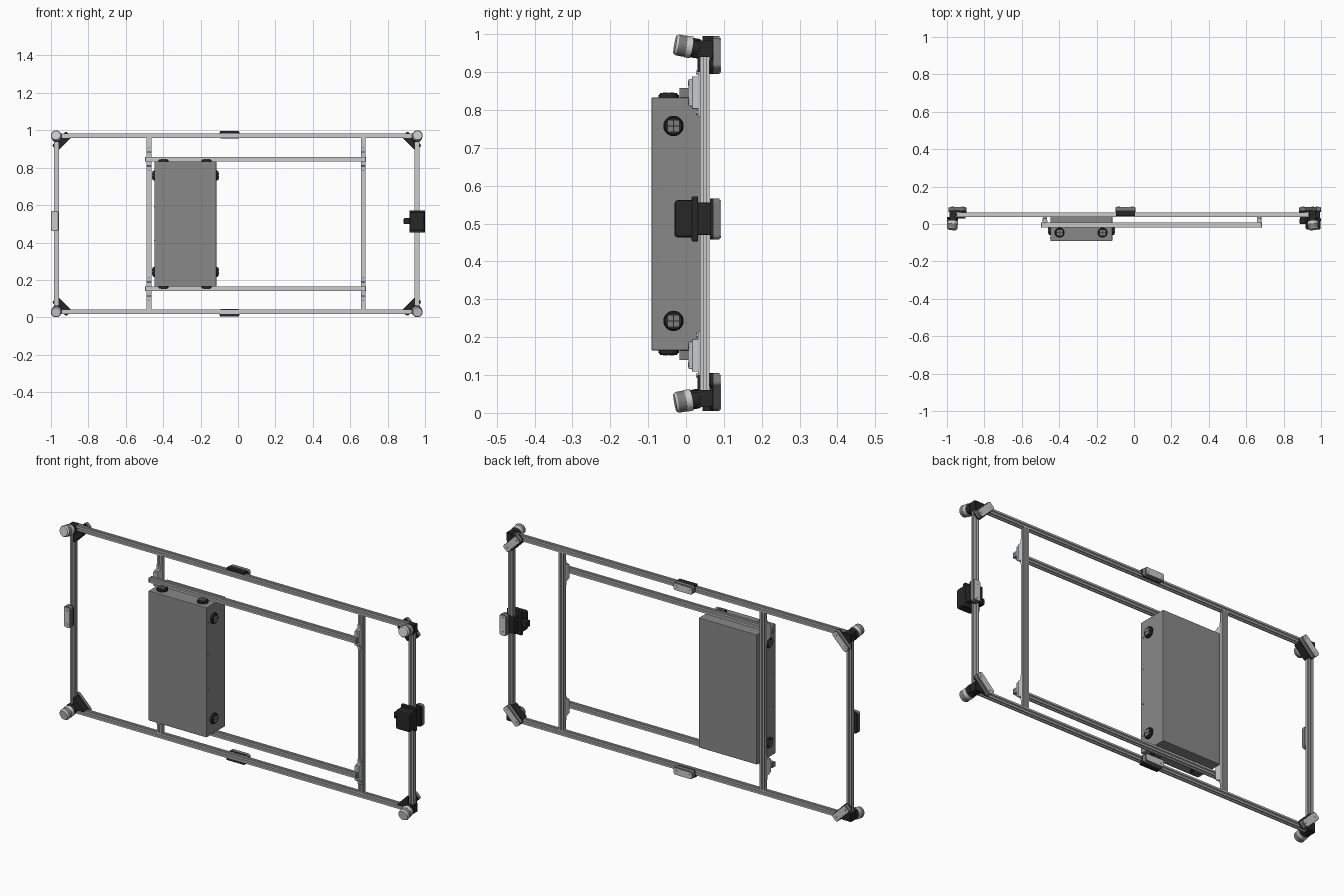
import bpy, bmesh, math
from mathutils import Vector, Matrix

if "Cube" in bpy.data.objects:
    bpy.data.objects.remove(bpy.data.objects["Cube"])


def mat(name, c):
    m = bpy.data.materials.new(name)
    m.diffuse_color = (*c, 1)
    m.use_nodes = True
    m.node_tree.nodes["Principled BSDF"].inputs["Base Color"].default_value = m.diffuse_color
    return m


BLACK = mat("black_plastic", (0.02, 0.02, 0.02))
DARK = mat("dark_grey", (0.2, 0.2, 0.2))
CASE = mat("case_grey", (0.25, 0.25, 0.25))
STEEL = mat("blue_steel", (0.5, 0.56, 0.64))


def finish(name, bm, m=None, smooth=False):
    bmesh.ops.recalc_face_normals(bm, faces=bm.faces)
    me = bpy.data.meshes.new(name)
    bm.to_mesh(me)
    bm.free()
    ob = bpy.data.objects.new(name, me)
    bpy.context.collection.objects.link(ob)
    if m:
        me.materials.append(m)
    if smooth:
        bpy.ops.object.select_all(action='DESELECT')
        ob.select_set(True)
        bpy.context.view_layer.objects.active = ob
        bpy.ops.object.shade_smooth_by_angle(angle=math.radians(35))
    return ob


def box(name, lo, hi, m=None, bevel=0.0):
    lo, hi = Vector(lo), Vector(hi)
    bm = bmesh.new()
    bmesh.ops.create_cube(bm, size=1)
    bmesh.ops.scale(bm, vec=hi - lo, verts=bm.verts)
    bmesh.ops.translate(bm, vec=(lo + hi) / 2, verts=bm.verts)
    if bevel:
        bmesh.ops.bevel(bm, geom=bm.edges[:], offset=bevel, segments=2, profile=0.5, affect='EDGES')
    return finish(name, bm, m)


def cyl(name, p1, p2, r1, r2=None, m=None, n=28):
    p1, p2 = Vector(p1), Vector(p2)
    d = p2 - p1
    bm = bmesh.new()
    bmesh.ops.create_cone(bm, cap_ends=True, segments=n, radius1=r1,
                          radius2=r1 if r2 is None else r2, depth=d.length)
    rot = Vector((0, 0, 1)).rotation_difference(d.normalized()).to_matrix().to_4x4()
    bm.transform(Matrix.Translation((p1 + p2) / 2) @ rot)
    return finish(name, bm, m, True)


def prism(name, pts, a, b, place, m=None):
    """Extrude a 2D outline from a to b; place(u, v, t) gives the 3D point."""
    bm = bmesh.new()
    A = [bm.verts.new(place(u, v, a)) for u, v in pts]
    B = [bm.verts.new(place(u, v, b)) for u, v in pts]
    bm.faces.new(A)
    bm.faces.new(B)
    for i in range(len(pts)):
        j = (i + 1) % len(pts)
        bm.faces.new((A[i], A[j], B[j], B[i]))
    return finish(name, bm, m)


# slotted extrusion cross-section: one side turned four times
H = 0.0125
side = [(H, -H), (H, -0.004), (H - 0.003, -0.004), (H - 0.003, -0.006), (H - 0.007, -0.004),
        (H - 0.007, 0.004), (H - 0.003, 0.006), (H - 0.003, 0.004), (H, 0.004)]
SECTION = []
for k in range(4):
    c, s = round(math.cos(k * math.pi / 2)), round(math.sin(k * math.pi / 2))
    SECTION += [(u * c - v * s, u * s + v * c) for u, v in side]
FY = 0.05


def bar_x(name, x0, x1, y, z):
    prism(name, SECTION, x0, x1, lambda u, v, t: (t, y + u, z + v))


def bar_z(name, x, y, z0, z1):
    prism(name, SECTION, z0, z1, lambda u, v, t: (x + u, y + v, t))


def pad(name, x, z, angle, face=1):
    """Rounded plate on a black base, turned in the xz plane; face=-1 puts it on the front."""
    c, s = math.cos(angle), math.sin(angle)

    def put(u, v, t):
        return (x + u * c - v * s, FY + face * (t - FY), z + u * s + v * c)

    def outline(L, W, r):
        pts = []
        for q, (sx, sz) in enumerate([(1, 1), (-1, 1), (-1, -1), (1, -1)]):
            for k in range(5):
                a = (q + k / 4) * math.pi / 2
                pts.append((sx * (L / 2 - r) + r * math.cos(a), sz * (W / 2 - r) + r * math.sin(a)))
        return pts
    prism(name + "_base", outline(0.108, 0.04, 0.011), 0.063, 0.073, put, BLACK)
    prism(name + "_plate", outline(0.108, 0.04, 0.011), 0.073, 0.089, put, DARK)
    prism(name + "_face", outline(0.1, 0.032, 0.008), 0.089, 0.092, put)
    for u in (-0.036, 0.036):
        cyl(name + "_screw", put(u, 0, 0.09), put(u, 0, 0.093), 0.006, m=STEEL, n=12)


# outer frame
XL, XR, ZB, ZT = -0.97, 0.957, 0.03, 0.97
for n, z in (("bottom", ZB), ("top", ZT)):
    bar_x(f"frame_{n}_bar", XL + H, XR - H, FY, z)
    pad(f"{n}_middle_pad", -0.045, 0.975 if z > 0.5 else 0.025, 0)
    o = 1 if z > 0.5 else -1
    zs = sorted((z + o * 0.0125, z + o * 0.025))
    box(f"{n}_middle_clip", (-0.095, 0.043, zs[0]), (0.005, 0.07, zs[1]), BLACK)
for n, x in (("left", XL), ("right", XR)):
    bar_z(f"frame_{n}_bar", x, FY, ZB - H, ZT + H)
# the left pad sits on the front of its bar, the right one behind the housing
pad("left_middle_pad", -0.98, 0.515, math.pi / 2, -1)
pad("right_middle_pad", 0.98, 0.512, math.pi / 2)

# corners: block, gusset, diagonal pad and splayed knob
for x, sx in ((XL, -1), (XR, 1)):
    for z, sz in ((ZB, -1), (ZT, 1)):
        def put(u, v, t, x=x, z=z, sx=sx, sz=sz):
            return (x - sx * u, t, z - sz * v)
        block = [(-0.017, -0.014), (0.02, -0.014), (0.03, 0.012), (0.012, 0.03), (-0.017, 0.03)]
        prism("corner_block", block, 0.018, 0.067, put, BLACK)
        gus = [(0.01, 0.01), (0.07, 0.01), (0.07, 0.016), (0.016, 0.07), (0.01, 0.07)]
        prism("corner_gusset", gus, 0.03, 0.066, put, BLACK)
        back = [(-0.014, -0.012), (0.03, -0.012), (0.075, 0.012), (0.012, 0.075), (-0.014, 0.03)]
        prism("corner_back_web", back, 0.062, 0.071, put, BLACK)
        pad("corner_pad", x - sx * 0.027, z - sz * 0.027, -sx * sz * math.pi / 4)
        base = Vector((x + sx * -0.002, 0.022, z - sz * 0.006))
        d = Vector((sx * 0.1, -1, sz * 0.18)).normalized()
        cyl("knob_neck", base - d * 0.012, base + d * 0.012, 0.026, m=BLACK)
        cyl("knob_ring", base + d * 0.008, base + d * 0.024, 0.029)
        cyl("knob_body", base + d * 0.024, base + d * 0.046, 0.028, m=DARK)
        cyl("knob_cap", base + d * 0.046, base + d * 0.052, 0.028, 0.024)

# right-hand middle housing
box("housing_body", (0.918, -0.03, 0.463), (0.998, 0.022, 0.562), BLACK, 0.008)
box("housing_flange", (0.916, 0.015, 0.453), (0.999, 0.032, 0.572), BLACK, 0.003)
box("housing_mount", (0.93, 0.03, 0.47), (0.995, 0.07, 0.556), BLACK, 0.003)
box("housing_latch", (0.886, 0.0, 0.498), (0.92, 0.03, 0.53), BLACK, 0.004)

# inner uprights and forward rails
UP = (("left", -0.476), ("right", 0.67))
RAIL = (("lower", 0.152), ("upper", 0.846))
RY = -0.005
for n, x in UP:
    bar_z(f"{n}_upright", x, FY, ZB + H, ZT - H)
for rn, z in RAIL:
    bar_x(f"{rn}_rail", -0.492, 0.68, RY, z)
    for x0, x1 in ((-0.496, -0.491), (0.679, 0.684)):
        box(f"{rn}_rail_end_cap", (x0, RY - H, z - H), (x1, RY + H, z + H), DARK)
    for n, x in UP:
        # sliding carriage joining rail and upright
        tag = f"{n}_{rn}_carriage"
        box(tag + "_strip", (x - 0.011, 0.032, z - 0.063), (x + 0.011, 0.038, z + 0.063), STEEL)
        box(tag + "_body", (x - 0.012, 0.016, z - 0.043), (x + 0.012, 0.034, z + 0.043), None, 0.002)
        box(tag + "_plate", (x - 0.013, 0.007, z - 0.036), (x + 0.013, 0.018, z + 0.036), STEEL, 0.002)
        for dz in (-0.053, -0.025, 0.025, 0.053):
            y = 0.005 if abs(dz) < 0.04 else 0.027
            cyl(tag + "_bolt", (x, y + 0.008, z + dz), (x, y, z + dz), 0.0055, m=STEEL, n=12)

# equipment case, reaching back between the uprights
X0, X1, Y0, Y1, Z0, Z1 = -0.446, -0.116, -0.091, 0.062, 0.165, 0.833
box("case", (X0, Y0, Z0), (X1, Y1, Z1), CASE, 0.0025)
for x in (X0, X1):
    for z in (0.25, 0.41, 0.59, 0.75):
        cyl("case_side_screw", (x - 0.002, -0.075, z), (x + 0.002, -0.075, z), 0.003, n=10, m=DARK)


def connector(p, n):
    """Round socket on the case wall, facing along n."""
    p, n = Vector(p), Vector(n)
    cyl("socket_flange", p, p + n * 0.007, 0.027, m=BLACK)
    cyl("socket_body", p + n * 0.007, p + n * 0.012, 0.025, 0.022, m=BLACK)
    e1 = Vector((0, 1, 0))
    e2 = n.cross(e1)
    for a in (-0.008, 0.008):
        for b in (-0.008, 0.008):
            q = p + e1 * a + e2 * b + n * 0.012
            h = Vector((0.0065, 0.0065, 0.0065)) - Vector(map(abs, n)) * 0.005
            box("socket_contact", q - h, q + h, DARK)


for z in (0.243, 0.758):
    connector((X0, -0.033, z), (-1, 0, 0))
    connector((X1, -0.033, z), (1, 0, 0))
for x in (-0.398, -0.168):
    connector((x, -0.046, Z0), (0, 0, -1))
    connector((x, -0.046, Z1), (0, 0, 1))
